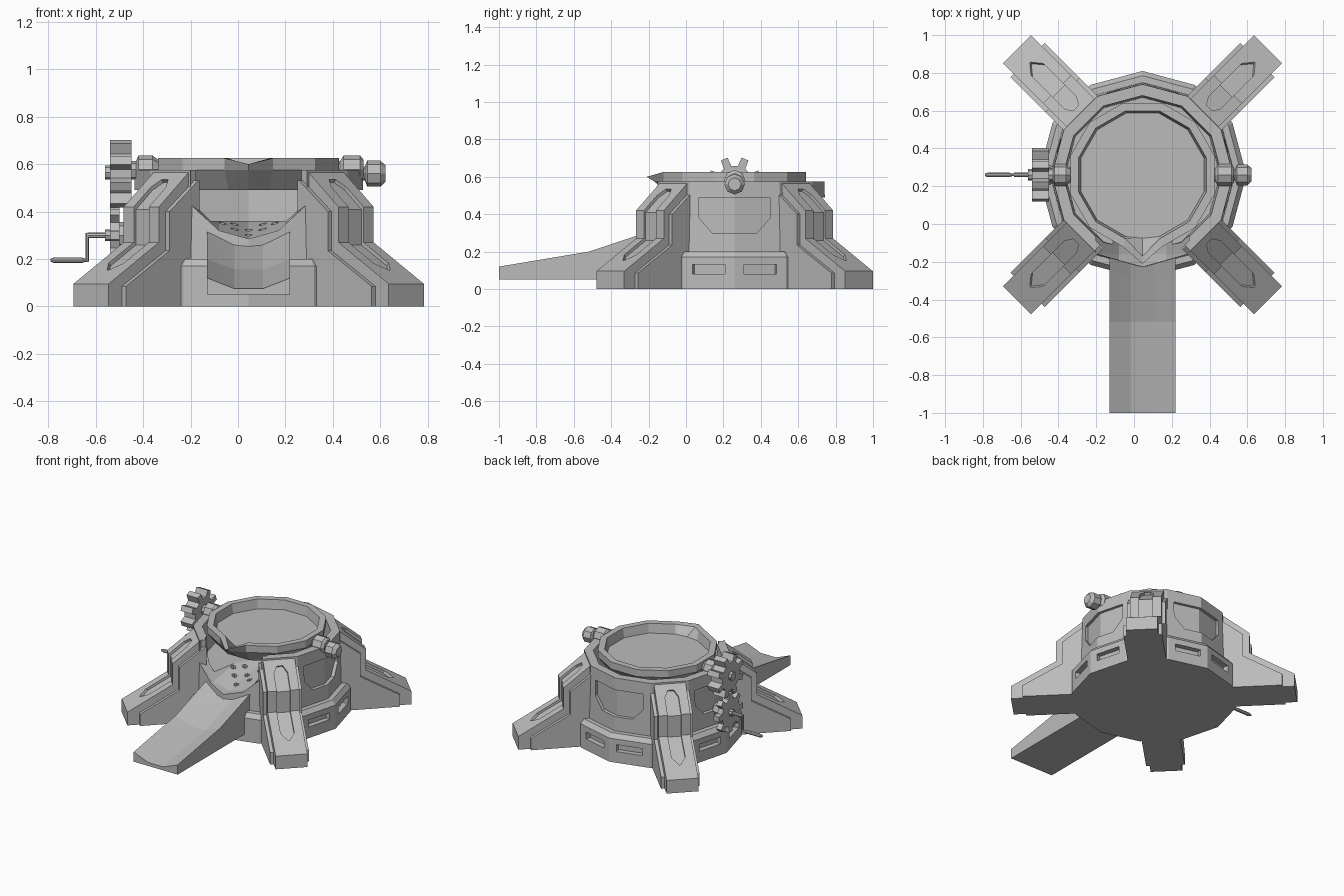
import bpy, bmesh, math
from mathutils import Matrix, Vector

cube = bpy.data.objects.get("Cube")
if cube:
    bpy.data.objects.remove(cube, do_unlink=True)

stone = bpy.data.materials.new("stone_grey")
stone.use_nodes = True
GREY = (0.5, 0.5, 0.5, 1)
stone.diffuse_color = GREY
stone.node_tree.nodes["Principled BSDF"].inputs["Base Color"].default_value = GREY

CX, CY = 0.045, 0.26
CENTRE = Matrix.Translation((CX, CY, 0))


def turned(deg):
    return CENTRE @ Matrix.Rotation(math.radians(deg), 4, 'Z')


def loft(name, sections, m=CENTRE):
    """Skin a row of equal-length point rings and cap both ends."""
    bm = bmesh.new()
    rings = [[bm.verts.new(m @ Vector(p)) for p in s] for s in sections]
    n = len(rings[0])
    for a, b in zip(rings, rings[1:]):
        for i in range(n):
            j = (i + 1) % n
            bm.faces.new((a[i], a[j], b[j], b[i]))
    bm.faces.new(rings[0])
    bm.faces.new(rings[-1])
    bmesh.ops.recalc_face_normals(bm, faces=bm.faces)
    mesh = bpy.data.meshes.new(name)
    bm.to_mesh(mesh)
    bm.free()
    mesh.materials.append(stone)
    ob = bpy.data.objects.new(name, mesh)
    bpy.context.collection.objects.link(ob)
    return ob


def cut(ob, cutter):
    cutter.hide_render = True
    mod = ob.modifiers.new("cut", 'BOOLEAN')
    mod.operation, mod.solver, mod.object = 'DIFFERENCE', 'EXACT', cutter
    bpy.context.view_layer.objects.active = ob
    bpy.ops.object.modifier_apply(modifier=mod.name)
    bpy.data.objects.remove(cutter, do_unlink=True)


def ring(r, z, n=12):
    return [(r * math.cos(math.tau * i / n), r * math.sin(math.tau * i / n), z)
            for i in range(n)]


def rod(name, profile, y, z, n=8):
    """Turned part along x from (x, radius) pairs in world position."""
    return loft(name, [[(x, y + a, z + b) for a, b, _ in ring(r, 0, n)]
                       for x, r in profile], Matrix())


# Twelve-sided body with a hollow top
body = loft("body", [ring(r, z) for r, z in (
    (0.55, 0), (0.55, 0.17), (0.525, 0.2), (0.49, 0.2), (0.48, 0.575),
    (0.42, 0.575), (0.41, 0.36))])

# Open V-shaped front
vee = [(-0.245, 0.43), (-0.125, 0.32), (0, 0.285), (0.125, 0.32), (0.245, 0.43),
       (0.245, 0.8), (-0.245, 0.8)]
cut(body, loft("front_cutter", [[(x, y, z + dz) for x, z in vee]
                                for y, dz in ((-0.7, 0), (-0.42, 0), (0.1, 0.09))]))

# Drain holes in the sloping floor
for x, y in ((0, -0.34), (-0.06, -0.28), (0.06, -0.28), (0, -0.22),
             (-0.11, -0.22), (0.11, -0.22), (0.06, -0.16), (-0.06, -0.16)):
    cut(body, loft("hole_cutter", [[(x + a, y + b, z) for a, b, _ in ring(0.018, 0, 6)]
                                   for z in (0.26, 0.5)]))

# Sunken wall panels and base slots on both sides and the back
panel = [(-0.005, 0.49), (0.19, 0.49), (0.19, 0.38), (0.12, 0.3), (-0.005, 0.3)]
for side in (0, 90, 180):
    for s in (1, -1):
        cut(body, loft("panel_cutter", [[(x - 0.27 * y, s * y, z) for y, z in panel]
                                        for x in (0.462, 0.55)], turned(side)))
        cut(body, loft("slot_cutter", [[(x, -0.09, 0.08), (x, 0.09, 0.08),
                                        (x, 0.09, 0.13), (x, -0.09, 0.13)]
                                       for x in (0.495, 0.57)], turned(side + 15 * s)))

# Four stepped buttress legs, each with a wider skirt and a sunken strip
LEG = [(0.42, 0), (0.94, 0), (0.94, 0.095), (0.64, 0.27), (0.64, 0.42),
       (0.45, 0.575), (0.42, 0.575)]
SKIRT = [(0.42, 0), (0.86, 0), (0.86, 0.085), (0.6, 0.235), (0.6, 0.4),
         (0.43, 0.53), (0.42, 0.53)]
STRIP = [(0.84, 0.153, 0.004), (0.79, 0.183, 0.045), (0.64, 0.27, 0.045),
         (0.64, 0.42, 0.045), (0.54, 0.502, 0.045), (0.5, 0.534, 0.02)]
for label, deg in (("back_left", 45), ("back_right", 135),
                   ("front_right", 225), ("front_left", 315)):
    m = turned(deg)
    leg = loft(label + "_leg", [[(r, w, z) for r, z in LEG] for w in (-0.105, 0.105)], m)
    cut(leg, loft("strip_cutter", [
        [(r - 0.012, -w, z - 0.012), (r - 0.012, w, z - 0.012),
         (r + 0.04, w, z + 0.04), (r + 0.04, -w, z + 0.04)] for r, z, w in STRIP], m))
    loft(label + "_leg_skirt", [[(r, w, z) for r, z in SKIRT] for w in (-0.128, 0.128)], m)

# Bowl with a pouring lip at the front
angles = sorted([15 + 30 * k for k in range(12)] + [270])


def bowl_ring(r, z, lip_r, lip_z):
    return [((lip_r if a == 270 else r) * math.cos(math.radians(a)),
             (lip_r if a == 270 else r) * math.sin(math.radians(a)),
             lip_z if a == 270 else z) for a in angles]


loft("bowl", [bowl_ring(*p) for p in (
    (0.33, 0.49, 0.32, 0.49), (0.395, 0.575, 0.43, 0.575), (0.395, 0.625, 0.47, 0.6),
    (0.35, 0.625, 0.43, 0.595), (0.338, 0.56, 0.335, 0.56))])


# Chute with a shallow channel
def chute_section(y, edge):
    half = [(0.175, 0.05), (0.175, edge), (0.125, edge - 0.02), (0.06, edge - 0.045)]
    pts = half + [(-x, z) for x, z in reversed(half)]
    return [(CX + x, y, z) for x, z in pts]


loft("chute", [chute_section(y, e) for y, e in (
    (-1, 0.12), (-0.52, 0.2), (-0.28, 0.28), (-0.18, 0.315))], Matrix())

# Axle nuts
for name, profile, z in (
        ("left_axle_collar", ((0.41, 0.035), (0.43, 0.035), (0.445, 0.058), (0.515, 0.058),
                              (0.53, 0.04)), 0.578),
        ("left_axle_nut", ((0.5, 0.03), (0.535, 0.03), (0.545, 0.055), (0.6, 0.055),
                           (0.622, 0.035)), 0.56),
        ("right_axle_collar", ((-0.45, 0.035), (-0.43, 0.035), (-0.42, 0.058),
                               (-0.36, 0.058), (-0.33, 0.035)), 0.578),
        ("right_axle", ((-0.56, 0.03), (-0.4, 0.03)), 0.565)):
    rod(name, profile, CY, z)


# Meshing gears
def gear(name, x0, x1, z, outer, root, shift):
    pts = []
    for k in range(8):
        for frac, r in ((-0.27, root), (-0.17, outer), (0.17, outer), (0.27, root)):
            a = math.tau * (k + frac + shift) / 8
            pts.append((CY + r * math.cos(a), z + r * math.sin(a)))
    loft(name, [[(x, y, h) for y, h in pts] for x in (x0, x1)], Matrix())


gear("upper_gear", -0.54, -0.45, 0.56, 0.147, 0.1, 0.5)
gear("lower_gear", -0.54, -0.5, 0.3, 0.14, 0.1, 0)
rod("lower_gear_hub", ((-0.5, 0.055), (-0.45, 0.055), (-0.42, 0.04)), CY, 0.3)

# Hand crank
rod("crank_shaft", ((-0.635, 0.012), (-0.53, 0.012)), CY, 0.3)
rod("crank_boss", ((-0.56, 0.024), (-0.52, 0.024)), CY, 0.3)
loft("crank_arm", [[(-0.635 + a, CY + b, z) for a, b, _ in ring(0.007, 0, 6)]
                   for z in (0.19, 0.31)], Matrix())
rod("crank_handle", ((-0.79, 0.006), (-0.775, 0.012), (-0.66, 0.012), (-0.645, 0.007),
                     (-0.63, 0.007)), CY, 0.195)
